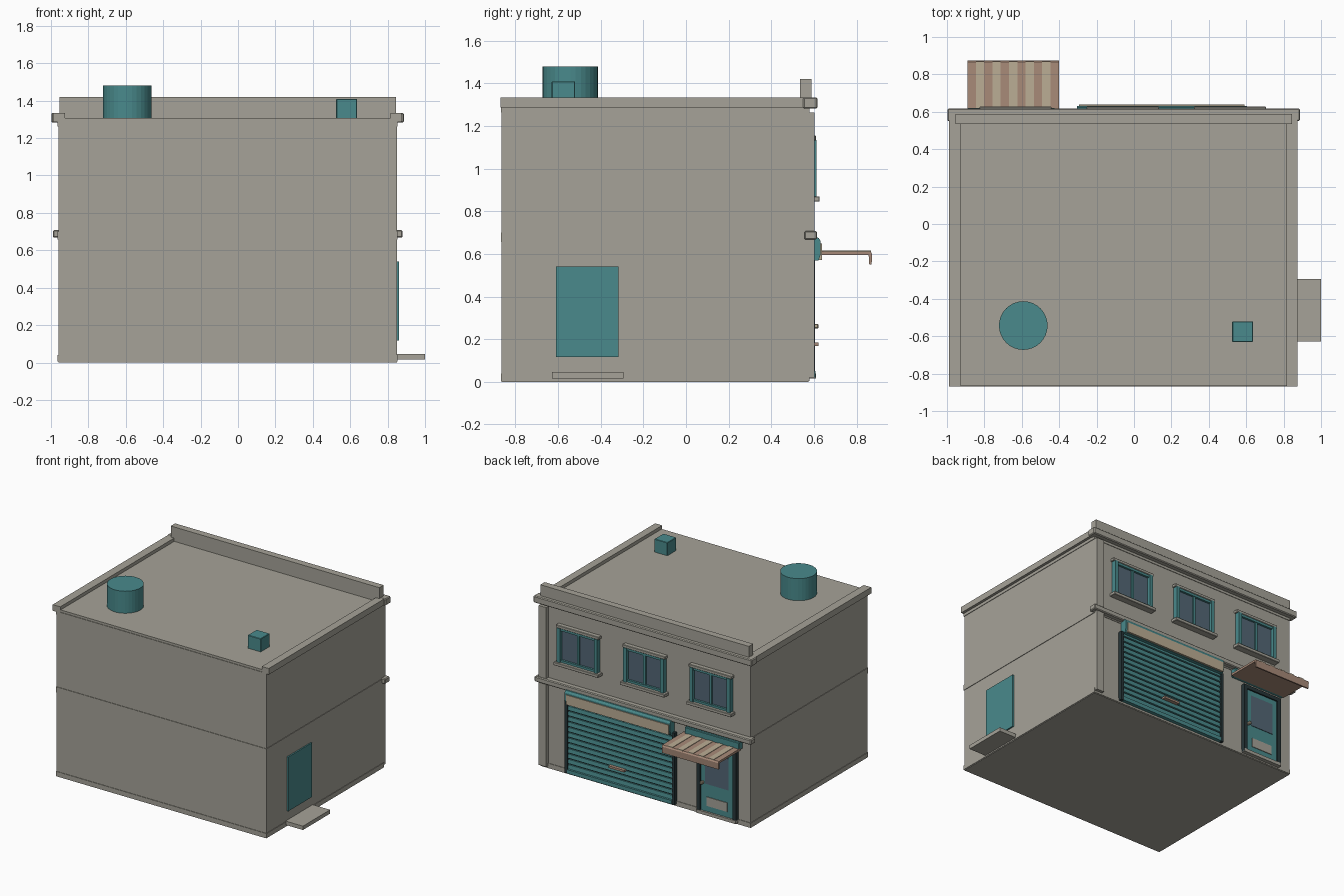
import bpy, bmesh, math

if "Cube" in bpy.data.objects:
    bpy.data.objects.remove(bpy.data.objects["Cube"])


def material(name, rgb):
    m = bpy.data.materials.new(name)
    m.diffuse_color = (*rgb, 1)
    m.use_nodes = True
    m.node_tree.nodes["Principled BSDF"].inputs["Base Color"].default_value = m.diffuse_color
    return m


STONE = material("warm_grey_stone", (0.38, 0.365, 0.315))
TEAL = material("teal_paint", (0.067, 0.254, 0.262))
GLASS = material("slate_glass", (0.087, 0.135, 0.18))
DARK = material("dark_frame", (0.02, 0.036, 0.04))
TAN = material("tan", (0.50, 0.42, 0.30))
BROWN = material("dusty_brown", (0.39, 0.255, 0.19))


def add(name, bm, mat):
    bmesh.ops.recalc_face_normals(bm, faces=bm.faces)
    me = bpy.data.meshes.new(name)
    bm.to_mesh(me)
    bm.free()
    me.materials.append(mat)
    ob = bpy.data.objects.new(name, me)
    bpy.context.collection.objects.link(ob)
    return ob


def box(name, x, y, z, mat, bevel=0):
    """Box given by its (min, max) range on each axis."""
    bm = bmesh.new()
    bmesh.ops.create_cube(bm, size=1)
    for v in bm.verts:
        v.co = [r[0] if c < 0 else r[1] for c, r in zip(v.co, (x, y, z))]
    ob = add(name, bm, mat)
    if bevel:
        mod = ob.modifiers.new("edge_bevel", "BEVEL")
        mod.width = bevel
        mod.segments = 1
    return ob


def extrude_x(name, profile, x, mat):
    """Extrude a (y, z) outline along x."""
    bm = bmesh.new()
    ends = [[bm.verts.new((px, py, pz)) for py, pz in profile] for px in x]
    bm.faces.new(ends[0])
    bm.faces.new(ends[1])
    n = len(profile)
    for i in range(n):
        j = (i + 1) % n
        bm.faces.new((ends[0][i], ends[0][j], ends[1][j], ends[1][i]))
    return add(name, bm, mat)


X0, X1, Y0, Y1 = -0.96, 0.85, -0.865, 0.575

# Building shell with shallow bands around it
box("building_walls", (X0, X1), (Y0, Y1), (0, 1.308), STONE)
for name, z in (("base_band", (0.005, 0.04)), ("middle_band", (0.657, 0.70)),
                ("upper_band", (1.263, 1.29))):
    box(name, (X0 - 0.004, X1 + 0.004), (Y0 - 0.004, Y1 + 0.004), z, STONE)

# Roof edges, cornices, parapet and corner pilaster
box("roof_edge_left", (-0.99, -0.925), (-0.87, 0.57), (1.286, 1.334), STONE)
box("roof_edge_right", (0.815, 0.875), (-0.87, 0.57), (1.286, 1.334), STONE)
box("top_cornice", (-0.998, 0.887), (0.55, 0.617), (1.282, 1.335), STONE, 0.006)
box("middle_cornice", (-0.99, 0.88), (0.555, 0.615), (0.667, 0.708), STONE, 0.006)
box("parapet", (-0.955, 0.845), (0.535, 0.588), (1.30, 1.42), STONE)
box("corner_pilaster", (0.785, X1), (0.56, 0.603), (0.02, 1.263), STONE)

# Roof tank and vent
bm = bmesh.new()
bmesh.ops.create_cone(bm, cap_ends=True, segments=32, radius1=0.13, radius2=0.13, depth=0.175)
bmesh.ops.translate(bm, verts=bm.verts, vec=(-0.592, -0.543, 1.3925))
add("roof_tank", bm, TEAL)
box("roof_vent", (0.525, 0.637), (-0.63, -0.52), (1.305, 1.41), TEAL, 0.003)

# Side door and step
box("side_door", (X1 - 0.01, 0.861), (-0.61, -0.317), (0.117, 0.54), TEAL)
box("side_step", (X1 - 0.01, 1.0), (-0.628, -0.293), (0.015, 0.045), STONE)

# Upper windows: glass, teal frame, lintel and sill
for i, cx in enumerate((-0.633, -0.06, 0.513)):
    n = f"window_{i + 1}_"
    box(n + "glass", (cx - 0.16, cx + 0.16), (0.57, 0.588), (0.87, 1.135), GLASS)
    for side in (-1, 0, 1):
        c = cx + side * 0.16
        w = 0.014 if side else 0.009
        box(n + "upright", (c - w, c + w), (0.57, 0.613 if side else 0.60), (0.868, 1.135), TEAL)
    for z in (0.878, 1.124):
        box(n + "rail", (cx - 0.16, cx + 0.16), (0.57, 0.604), (z - 0.009, z + 0.009), TEAL)
    box(n + "lintel", (cx - 0.185, cx + 0.185), (0.565, 0.609), (1.133, 1.156), STONE, 0.003)
    box(n + "sill", (cx - 0.193, cx + 0.193), (0.565, 0.627), (0.845, 0.87), STONE, 0.003)

# Roller shutter with sawtooth slats, jambs, housing and sign panel
SLATS, Z0, Z1 = 13, 0.045, 0.585
step = (Z1 - Z0) / SLATS
outline = [(0.565, Z1), (0.565, Z0)]
for i in range(SLATS):
    z = Z0 + i * step
    outline += [(0.583, z), (0.583, z + 0.006), (0.598, z + 0.009), (0.594, z + step - 0.002)]
outline.append((0.583, Z1))
extrude_x("shutter_slats", outline, (-0.30, 0.60), TEAL)
for i in range(SLATS):
    z = Z0 + i * step
    box("shutter_groove", (-0.30, 0.60), (0.58, 0.587), (z - 0.001, z + 0.007), DARK)
box("shutter_bottom_bar", (-0.30, 0.60), (0.565, 0.607), (0.02, 0.05), TEAL)
for x in (-0.325, 0.60):
    box("shutter_jamb", (x, x + 0.025), (0.565, 0.604), (0.02, 0.58), DARK)
extrude_x("shutter_housing", [(0.565, 0.57), (0.622, 0.57), (0.632, 0.60), (0.632, 0.66),
                              (0.622, 0.675), (0.605, 0.68), (0.565, 0.68)], (-0.305, 0.605), TEAL)
box("sign_panel", (-0.295, 0.59), (0.60, 0.638), (0.572, 0.648), TAN)
box("shutter_handle", (0.10, 0.235), (0.59, 0.622), (0.168, 0.184), BROWN)

# Shop door: frame, leaf, glass, lower plate, knob
DX0, DX1 = -0.855, -0.515
for x in (DX0, DX1 - 0.03):
    box("door_jamb", (x, x + 0.03), (0.565, 0.606), (0.02, 0.57), DARK)
box("door_head", (DX0, DX1), (0.565, 0.606), (0.54, 0.57), DARK)
box("door_leaf", (DX0 + 0.03, DX1 - 0.03), (0.565, 0.595), (0.02, 0.545), TEAL)
box("door_glass", (-0.785, -0.585), (0.59, 0.599), (0.255, 0.50), GLASS)
box("door_plate", (-0.775, -0.595), (0.59, 0.600), (0.085, 0.155), STONE)
box("door_knob", (-0.572, -0.552), (0.59, 0.621), (0.25, 0.272), TAN, 0.004)
box("door_threshold", (DX0, DX1), (0.565, 0.61), (0.015, 0.04), STONE)

# Awning: teal mounting bar, folded sheet, tan stripes on top
AX0, AX1 = -0.89, -0.402
box("awning_bar", (AX0, AX1 - 0.02), (0.565, 0.620), (0.60, 0.662), TEAL, 0.004)
extrude_x("awning_sheet", [(0.60, 0.595), (0.857, 0.595), (0.860, 0.55), (0.871, 0.55),
                           (0.873, 0.600), (0.866, 0.611), (0.60, 0.613)], (AX0, AX1), BROWN)
w = (AX1 - AX0) / 11
for i in range(1, 11, 2):
    box("awning_stripe", (AX0 + i * w, AX0 + (i + 1) * w), (0.605, 0.868), (0.608, 0.6155), TAN)
